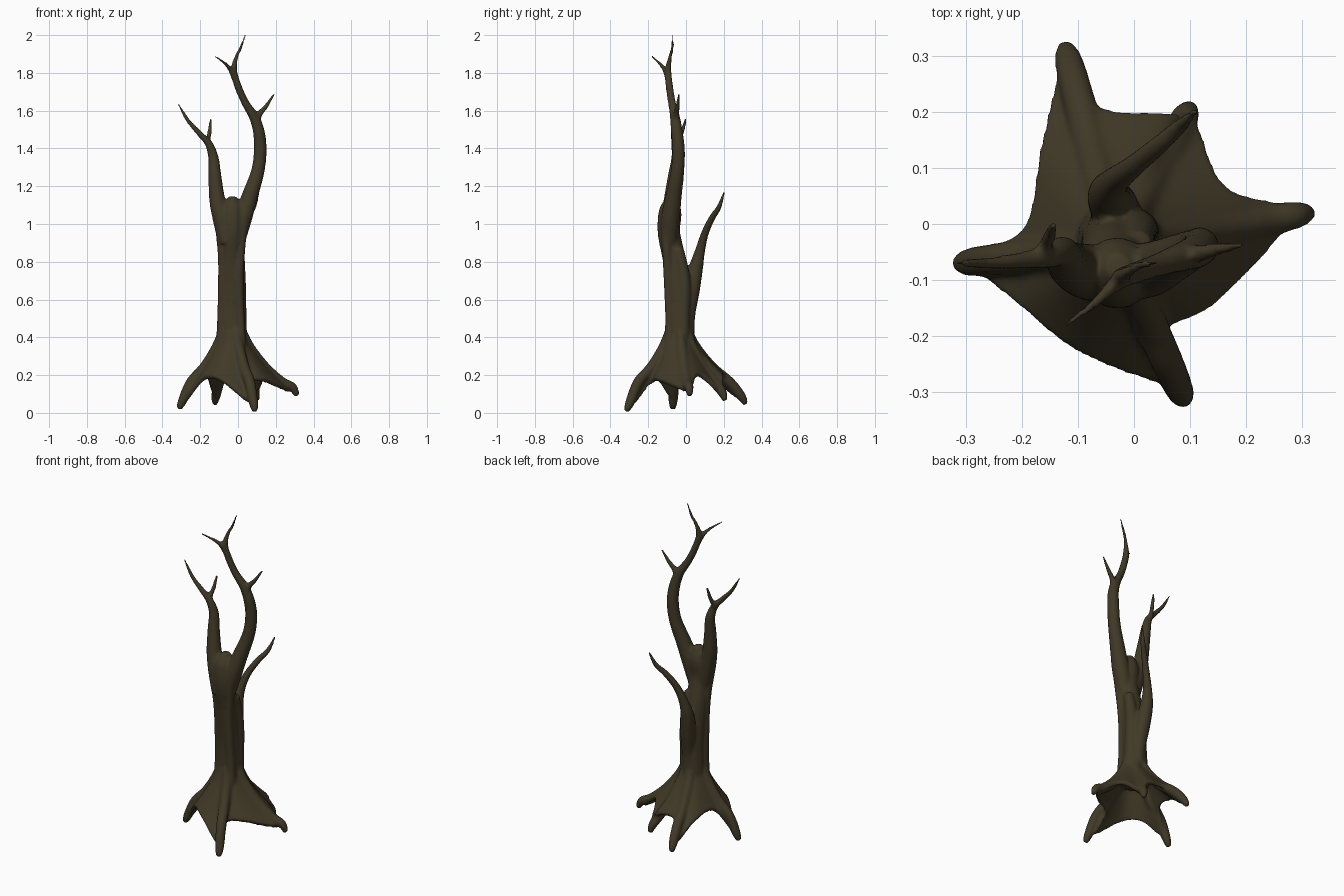
import bpy, bmesh, math
from mathutils import Vector

cube = bpy.data.objects.get("Cube")
if cube:
    bpy.data.objects.remove(cube, do_unlink=True)

bark = bpy.data.materials.new("dark_bark")
bark.use_nodes = True
colour = (0.052, 0.041, 0.020, 1)
bark.diffuse_color = colour
bsdf = bark.node_tree.nodes["Principled BSDF"]
bsdf.inputs["Base Color"].default_value = colour
bsdf.inputs["Roughness"].default_value = 0.9

bm = bmesh.new()


def spline(points, steps, closed=False):
    """Smooth curve through the points; works for any vector size."""
    pts = [Vector(p) for p in points]
    n = len(pts)
    pick = (lambda i: pts[i % n]) if closed else (lambda i: pts[max(0, min(n - 1, i))])
    out = []
    for i in range(n if closed else n - 1):
        a, b, c, d = (pick(i + k) for k in (-1, 0, 1, 2))
        for s in range(steps):
            t = s / steps
            out.append(b + (c - a) * (t / 2) + (a * 2 - b * 5 + c * 4 - d) * (t * t / 2)
                       + (b * 3 - a - c * 3 + d) * (t ** 3 / 2))
    if not closed:
        out.append(pts[-1])
    return out


def bridge(rings, loop=False):
    """Quads between successive closed rings."""
    n = len(rings[0])
    for k in range(len(rings) if loop else len(rings) - 1):
        low, high = rings[k], rings[(k + 1) % len(rings)]
        for i in range(n):
            j = (i + 1) % n
            bm.faces.new((low[i], low[j], high[j], high[i]))


def limb(*points, sides=14):
    """Tapered tube; each point is x, y, z, radius."""
    path = spline(points, 6)
    rings = []
    for i, p in enumerate(path):
        ahead, behind = path[min(i + 1, len(path) - 1)], path[max(i - 1, 0)]
        direction = (ahead - behind).to_3d().normalized()
        u = direction.cross(Vector((0.3, 1, 0.1))).normalized()
        v = direction.cross(u)
        ring = []
        for s in range(sides):
            a = math.tau * s / sides
            ring.append(bm.verts.new(p.to_3d() + (u * math.cos(a) + v * math.sin(a)) * max(p.w, .005)))
        rings.append(ring)
    bridge(rings)
    bm.faces.new(rings[0])
    bm.faces.new(rings[-1])


# Trunk up to the main fork
limb((-.03, -.035, .3, .08), (-.03, -.03, .45, .072), (-.03, -.035, .6, .066),
     (-.035, -.06, .8, .062), (-.03, -.09, .95, .06), (-.03, -.085, 1.05, .062),
     (-.03, -.08, 1.1, .05), (-.03, -.075, 1.145, .022))

# Large limb of the fork, with twigs
limb((-.01, -.09, .9, .045), (.025, -.082, 1.03, .05), (.06, -.067, 1.14, .044),
     (.105, -.045, 1.28, .036), (.118, -.04, 1.4, .034), (.108, -.05, 1.5, .031),
     (.08, -.06, 1.575, .026), (.037, -.075, 1.645, .021), (0, -.088, 1.73, .02),
     (-.022, -.095, 1.81, .018), (-.01, -.085, 1.88, .011), (.015, -.072, 1.935, .009),
     (.04, -.07, 2.005, .005))
limb((.092, -.056, 1.52, .024), (.112, -.053, 1.578, .017), (.15, -.045, 1.625, .012),
     (.192, -.038, 1.69, .006))
limb((-.018, -.095, 1.77, .016), (-.042, -.115, 1.82, .013), (-.075, -.145, 1.855, .009),
     (-.125, -.183, 1.89, .005))

# Opposite limb with its twigs
limb((-.055, -.092, .9, .05), (-.085, -.085, 1.03, .05), (-.11, -.075, 1.13, .043),
     (-.122, -.062, 1.25, .035), (-.13, -.05, 1.35, .028), (-.155, -.058, 1.425, .021),
     (-.2, -.065, 1.475, .016), (-.255, -.07, 1.535, .012), (-.285, -.07, 1.58, .01),
     (-.318, -.07, 1.64, .005))
limb((-.148, -.055, 1.4, .018), (-.158, -.043, 1.44, .014), (-.15, -.02, 1.49, .012),
     (-.143, 0, 1.56, .007))

# Rear branch growing out of a rib along the trunk
limb((-.02, .01, .3, .035), (-.025, .01, .5, .038), (-.035, .03, .65, .044),
     (-.045, .053, .77, .038), (-.035, .075, .86, .027), (-.005, .1, .95, .021),
     (.04, .137, 1.03, .018), (.083, .175, 1.09, .014), (.11, .202, 1.17, .006))

# Ribs on the trunk
limb((.02, -.09, .3, .03), (.01, -.085, .5, .026), (.005, -.095, .75, .026), (.03, -.11, 1, .022))
limb((-.09, -.06, .3, .03), (-.085, -.06, .5, .026), (-.08, -.08, .8, .026), (-.1, -.1, 1.02, .026))
limb((.015, -.02, .3, .035), (.01, -.015, .5, .036), (.006, -.012, .7, .036), (.005, -.04, .87, .028))

# Roots: tip position and a shared concave sweep out of the trunk
heart = Vector((-.03, -.04, 0))
for x, y, z in ((.312, .02, .09), (.1, .207, .065), (-.123, .316, .045),
                (-.312, -.07, .02), (.09, -.316, .008)):
    flat_out = Vector((x - heart.x, y - heart.y))
    start = flat_out.normalized() * .05
    path = []
    for share, height, radius in ((0, .44, .024), (.14, .345, .03), (.42, .24, .03),
                                  (.72, .163, .029), (.92, z + .045, .025), (1, z, .014)):
        flat = heart.to_2d() + start.lerp(flat_out, share)
        path.append((flat.x, flat.y, height, radius))
    limb(*path)

# Hollow flared skirt webbing the roots together
edge = spline([(.28, .015, .13), (.165, .068, .21), (.11, .185, .13), (.06, .2, .19),
               (-.06, .21, .2), (-.125, .28, .1), (-.165, .15, .19), (-.195, 0, .21),
               (-.28, -.07, .09), (-.19, -.16, .19), (-.09, -.235, .18),
               (.065, -.285, .07), (.055, -.195, .17), (.15, -.14, .18)], 8, closed=True)
levels = [k / 12 for k in range(13)]


def skirt_ring(t, inset):
    ring = []
    for e in edge:
        out = Vector((e.x - heart.x, e.y - heart.y, 0)).normalized()
        top = heart + out * .066
        p = top.lerp(e, t ** 1.35)
        p.z = .43 + (e.z - .43) * t
        p -= out * inset * .7 + Vector((0, 0, inset))
        ring.append(bm.verts.new(p))
    return ring


bridge([skirt_ring(t, 0) for t in levels] + [skirt_ring(t, .022) for t in reversed(levels)], loop=True)

bmesh.ops.recalc_face_normals(bm, faces=bm.faces)
mesh = bpy.data.meshes.new("dead_tree")
bm.to_mesh(mesh)
bm.free()
mesh.materials.append(bark)
tree = bpy.data.objects.new("dead_tree", mesh)
bpy.context.collection.objects.link(tree)

# Fuse the parts into one skin and soften the joints
fuse = tree.modifiers.new("fuse", "REMESH")
fuse.mode = "VOXEL"
fuse.voxel_size = .007
fuse.use_smooth_shade = True
soften = tree.modifiers.new("soften", "SMOOTH")
soften.factor = .5
soften.iterations = 8
